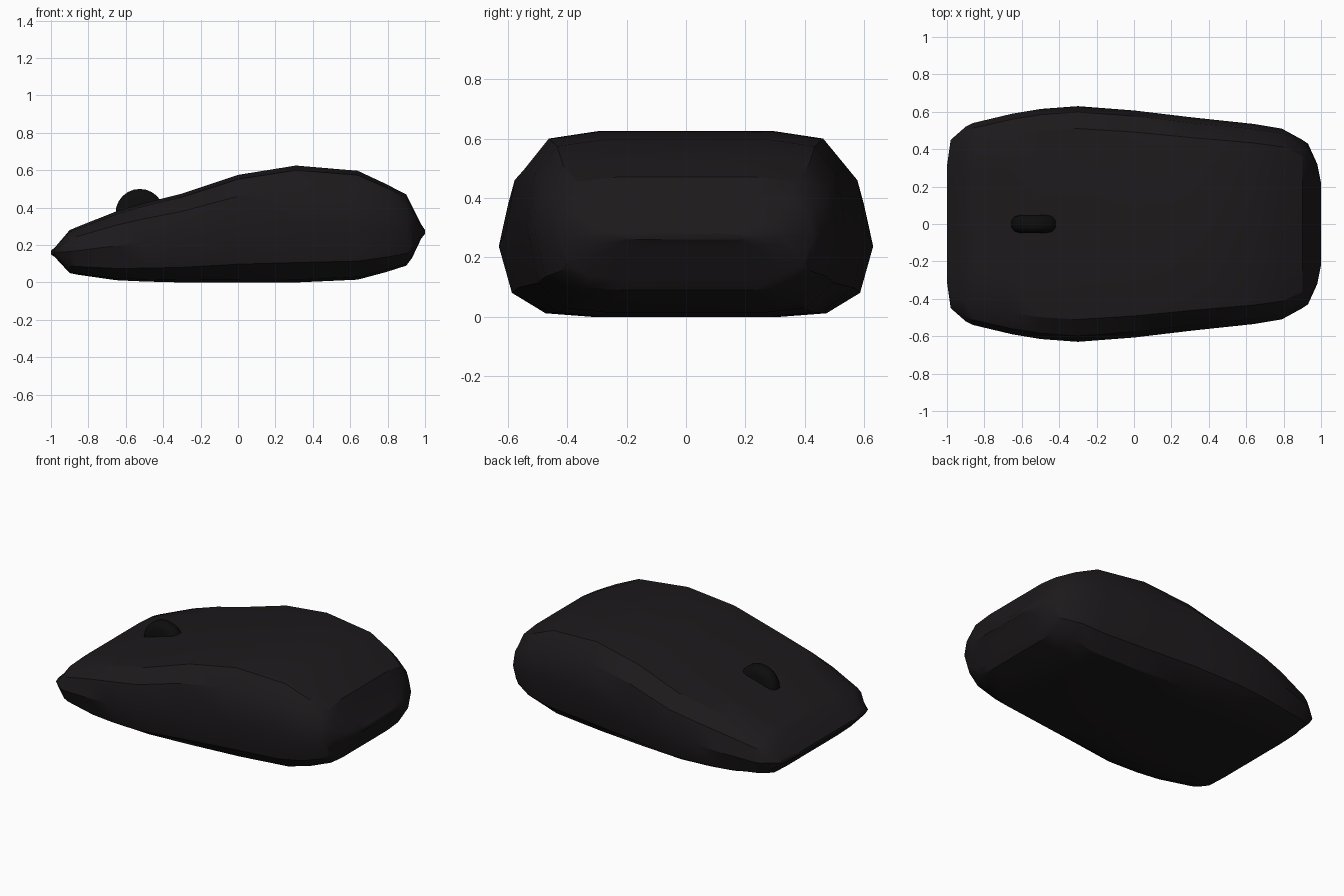
import bpy, bmesh, math

if "Cube" in bpy.data.objects:
    bpy.data.objects.remove(bpy.data.objects["Cube"])

def material(name, rgb):
    m = bpy.data.materials.new(name)
    m.diffuse_color = (*rgb, 1)
    m.use_nodes = True
    m.node_tree.nodes["Principled BSDF"].inputs["Base Color"].default_value = m.diffuse_color
    return m

def finish(name, bm, mat, angle):
    bmesh.ops.recalc_face_normals(bm, faces=bm.faces)
    me = bpy.data.meshes.new(name)
    bm.to_mesh(me)
    bm.free()
    ob = bpy.data.objects.new(name, me)
    bpy.context.collection.objects.link(ob)
    me.materials.append(mat)
    bpy.ops.object.select_all(action='DESELECT')
    bpy.context.view_layer.objects.active = ob
    ob.select_set(True)
    bpy.ops.object.shade_smooth_by_angle(angle=math.radians(angle))
    return ob

def loft(rings):
    bm = bmesh.new()
    vs = [[bm.verts.new(p) for p in r] for r in rings]
    n = len(vs[0])
    for a, b in zip(vs, vs[1:]):
        for i in range(n):
            bm.faces.new((a[i], a[(i + 1) % n], b[(i + 1) % n], b[i]))
    bm.faces.new(vs[0])
    bm.faces.new(vs[-1][::-1])
    return bm

# Body shell: stations along the length (x, half width, top z, bottom z)
stations = [
    (-1.0, .31, .17, .15), (-.98, .45, .186, .136), (-.9, .52, .28, .05),
    (-.86, .54, .297, .042), (-.65, .59, .38, .012), (-.5, .615, .425, .005),
    (-.3, .63, .475, 0), (0, .607, .575, 0), (.31, .57, .625, 0),
    (.64, .535, .597, .015), (.79, .51, .527, .055), (.9, .45, .47, .09),
    (.93, .43, .41, .13), (.98, .32, .31, .235), (1.0, .22, .28, .26)]
# Half cross-section (fraction of half width, fraction of height)
half = [(.5, 0), (.75, .025), (.93, .17), (1, .5), (.95, .8), (.81, .96), (.52, 1)]
section = half + [(-y, t) for y, t in reversed(half)]
rings = [[(x, y * w, b + t * (top - b)) for y, t in section]
         for x, w, top, b in stations]
finish("mouse_body", loft(rings), material("dark_shell", (.012, .010, .0115)), 30)

# Scroll wheel: rounded disc across the body
profile = [(-.048, .085), (-.04, .115), (-.02, .13), (.02, .13), (.04, .115), (.048, .085)]
wheel = [[(-.525 + r * math.cos(a), y, .37 + r * math.sin(a))
          for a in (2 * math.pi * i / 24 for i in range(24))] for y, r in profile]
finish("scroll_wheel", loft(wheel), material("black_rubber", (.004, .004, .004)), 40)
